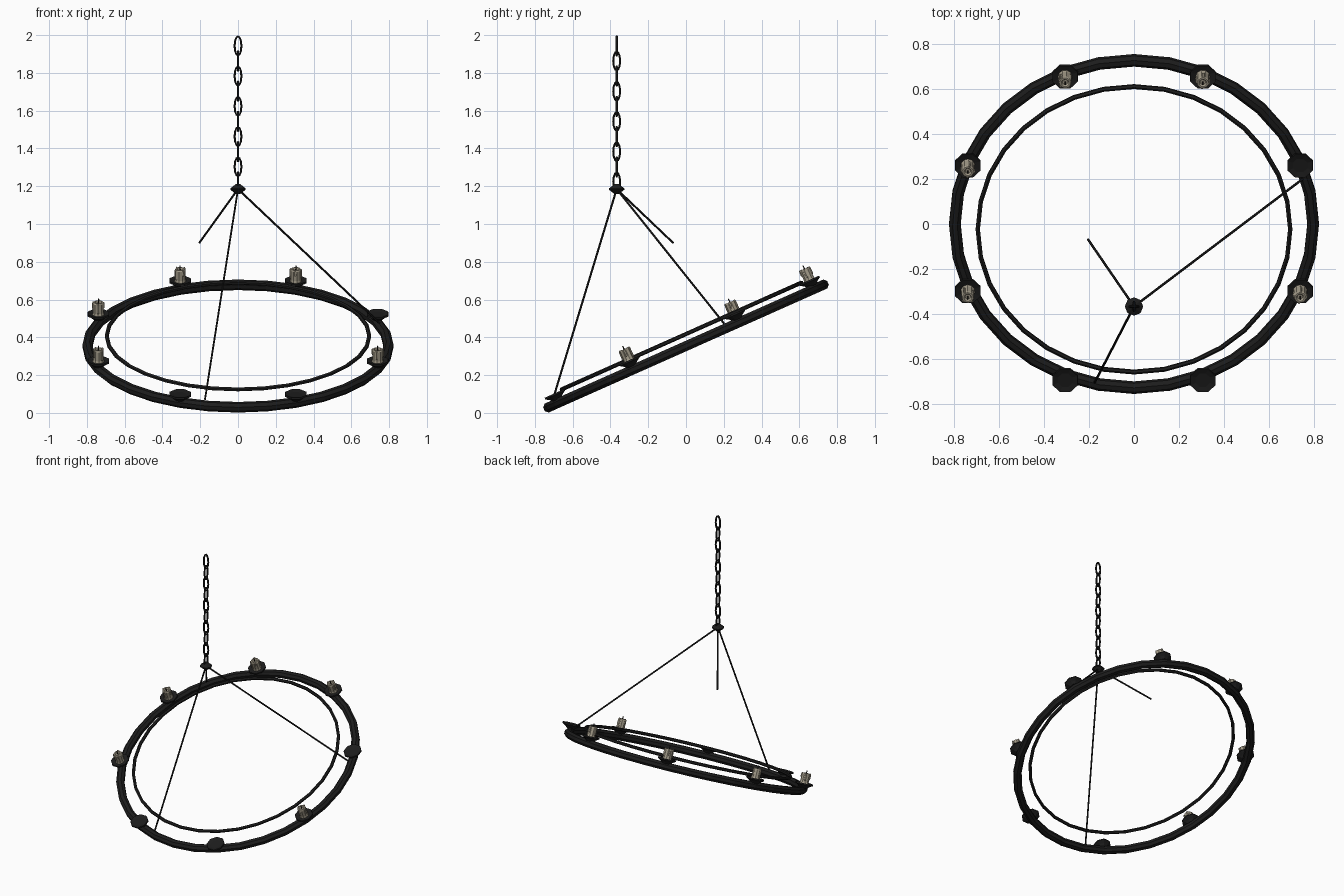
import bpy, bmesh
from math import pi, cos, sin, radians
from mathutils import Matrix, Vector

if "Cube" in bpy.data.objects:
    bpy.data.objects.remove(bpy.data.objects["Cube"])


def material(name, color):
    m = bpy.data.materials.new(name)
    m.use_nodes = True
    m.diffuse_color = (*color, 1)
    m.node_tree.nodes["Principled BSDF"].inputs["Base Color"].default_value = (*color, 1)
    return m


IRON = material("black iron", (0.012, 0.012, 0.012))
WAX = material("beige wax", (0.38, 0.34, 0.26))
WICK = material("dark wick", (0.02, 0.017, 0.014))


def lathe(name, profile, sides, mat, matrix, closed=False, spin=0):
    """Revolve (radius, height) points about local z; open profiles get capped ends."""
    bm = bmesh.new()
    rows = []
    for r, h in profile:
        rows.append([bm.verts.new((r * cos(spin + 2 * pi * i / sides),
                                   r * sin(spin + 2 * pi * i / sides), h)) for i in range(sides)])
    pairs = list(zip(rows, rows[1:]))
    if closed:
        pairs.append((rows[-1], rows[0]))
    else:
        bm.faces.new(rows[0][::-1])
        bm.faces.new(rows[-1])
    for low, high in pairs:
        for i in range(sides):
            j = (i + 1) % sides
            bm.faces.new((low[i], low[j], high[j], high[i]))
    bmesh.ops.recalc_face_normals(bm, faces=bm.faces)
    mesh = bpy.data.meshes.new(name)
    bm.to_mesh(mesh)
    bm.free()
    mesh.materials.append(mat)
    ob = bpy.data.objects.new(name, mesh)
    bpy.context.collection.objects.link(ob)
    ob.matrix_world = matrix
    return ob


def ring(name, radius, tube, sides, segments, matrix):
    step = 2 * pi / sides
    profile = [(radius + tube * cos((k + 0.5) * step), tube * sin((k + 0.5) * step))
               for k in range(sides)]
    return lathe(name, profile, segments, IRON, matrix, closed=True)


def rod(name, start, end, radius):
    start, end = Vector(start), Vector(end)
    d = end - start
    m = Matrix.Translation(start) @ d.to_track_quat("Z", "Y").to_matrix().to_4x4()
    return lathe(name, [(radius, 0), (radius, d.length)], 6, IRON, m)


# Tilted frame shared by the rings, plates and candles
TILT = Matrix.Translation((0, 0, 0.354)) @ Matrix.Rotation(radians(24), 4, "X")

ring("outer_ring", 0.797, 0.028, 8, 32, TILT)
ring("inner_ring", 0.695, 0.011, 6, 32, TILT @ Matrix.Translation((0, 0, 0.058)))

# Drip plates, five of them still holding a candle
CANDLE_SLOTS = (1, 2, 3, 4, 7)
for k in range(8):
    a = radians(22.5 + 45 * k)
    place = TILT @ Matrix.Translation((0.8 * cos(a), 0.8 * sin(a), 0)) @ Matrix.Rotation(a, 4, "Z")
    lathe(f"drip_plate_{k}", [(0.025, 0.018), (0.04, 0.032), (0.062, 0.045), (0.06, 0.054),
                              (0.035, 0.048)], 8, IRON, place)
    if k not in CANDLE_SLOTS:
        continue
    # Candle with a sunken top, wax runs and a wick
    lathe(f"candle_{k}", [(0.032, 0.048), (0.029, 0.06), (0.029, 0.112), (0.025, 0.118),
                          (0.018, 0.118), (0.012, 0.108)], 10, WAX, place)
    for n, (turn, low) in enumerate(((0.3, 0.075), (1.9, 0.06), (3.4, 0.085), (4.9, 0.068))):
        run = place @ Matrix.Translation((0.027 * cos(turn), 0.027 * sin(turn), 0))
        lathe(f"wax_run_{k}_{n}", [(0.003, low), (0.007, low + 0.006), (0.006, 0.114),
                                   (0.003, 0.12)], 6, WAX, run)
    lathe(f"wick_{k}", [(0.004, 0.105), (0.003, 0.137)], 5, WICK, place)

# Hub and its three hanging rods, one broken short
HUB = Vector((0, -0.367, 1.185))
lathe("hub", [(0.012, -0.026), (0.041, -0.003), (0.041, 0.003), (0.012, 0.026)], 8, IRON,
      Matrix.Translation(HUB))
rod("left_rod", HUB, (0.75, 0.2, 0.475), 0.0055)
rod("front_rod", HUB, (-0.175, -0.705, 0.07), 0.0055)
rod("broken_rod", HUB, (-0.205, -0.068, 0.9), 0.0055)

# Chain of oval links, turned alternately
for k in range(10):
    m = (Matrix.Translation((0, HUB.y, 1.943 - 0.08 * k))
         @ Matrix.Rotation(pi / 2 * (k % 2), 4, "Z") @ Matrix.Rotation(pi / 2, 4, "X"))
    link = ring(f"chain_link_{k}", 0.05, 0.0065, 6, 12, Matrix.Identity(4))
    # Narrow the loop while keeping the wire thickness
    for v in link.data.vertices:
        r = Vector((v.co.x, v.co.y, 0)).normalized()
        v.co.x -= r.x * 0.032
    link.matrix_world = m
